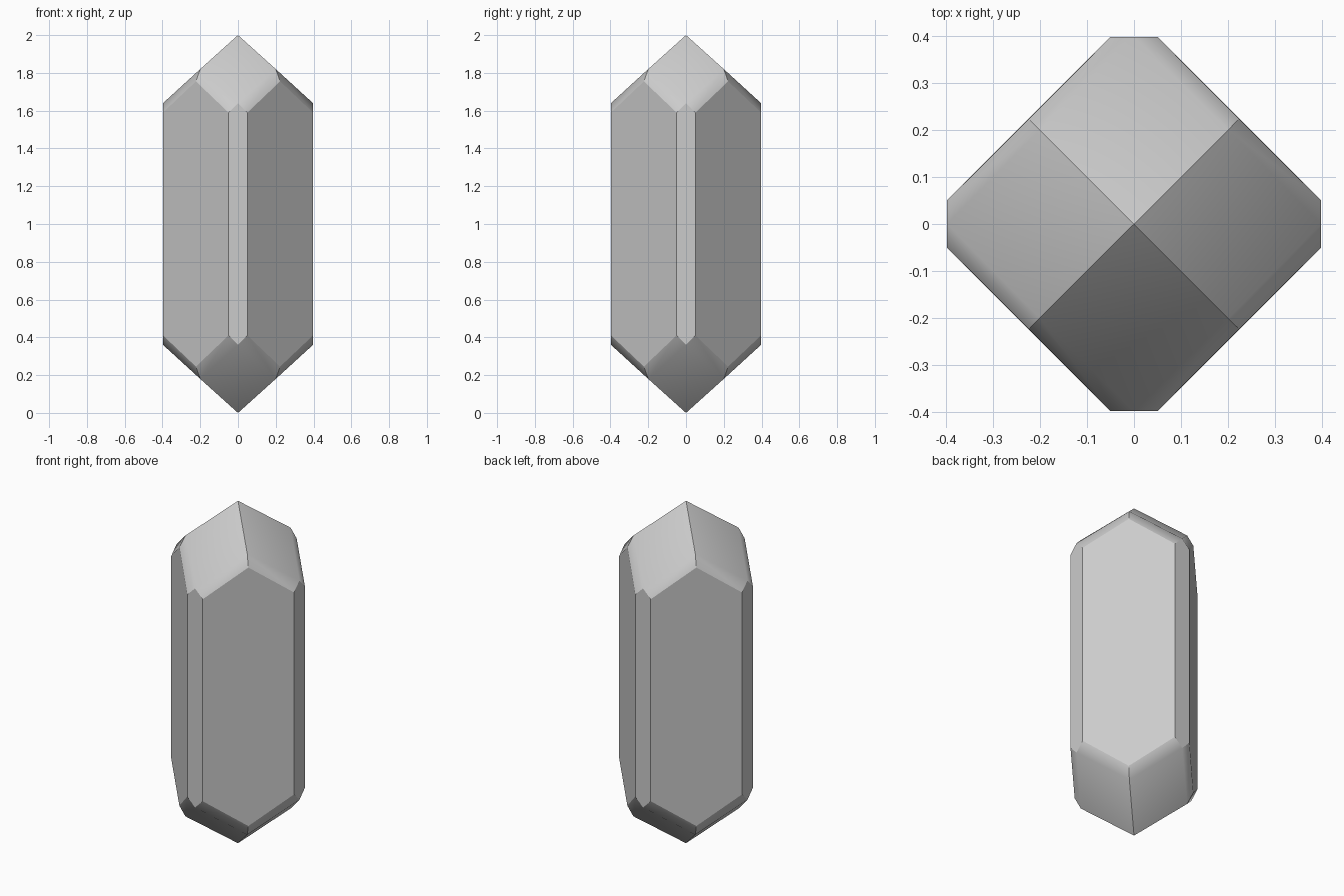
import bpy
import bmesh
from mathutils import Matrix, Vector

cube = bpy.data.objects.get("Cube")
if cube:
    bpy.data.objects.remove(cube, do_unlink=True)

# Crystal material
stone = bpy.data.materials.new("grey_crystal")
stone.use_nodes = True
colour = (0.6, 0.6, 0.6, 1)
stone.diffuse_color = colour
stone.node_tree.nodes["Principled BSDF"].inputs["Base Color"].default_value = colour

# Key points of one quarter of the upper half
tip = Vector((0, 0, 2))
ridge = Vector((0.2, 0.2, 1.82))
point = Vector((0, 0.397, 1.64))
corner = Vector((0.05, 0.397, 1.59))
shoulder = Vector((0.223, 0.223, 1.755))


def flip_x(p):
    return Vector((-p.x, p.y, p.z))


def flip_z(p):
    return Vector((p.x, p.y, 2 - p.z))


def swap(p):
    return Vector((p.y, p.x, p.z))


cap = [tip, ridge, point, flip_x(ridge)]
bevel = [ridge, shoulder, corner, point]
bevel_left = [flip_x(p) for p in bevel]
edge_strip = [point, corner, flip_z(corner), flip_z(point),
              flip_x(flip_z(corner)), flip_x(corner)]
side = [shoulder, swap(corner), flip_z(swap(corner)), flip_z(shoulder),
        flip_z(corner), corner]

bm = bmesh.new()


def add_face(points, turn):
    return bm.faces.new([bm.verts.new(turn @ p) for p in points])


# Repeat the quarter four times around the axis
for i in range(4):
    turn = Matrix.Rotation(i * 1.5707963, 3, "Z")
    for face in (cap, bevel, bevel_left):
        add_face(face, turn)
        add_face([flip_z(p) for p in face], turn)
    add_face(edge_strip, turn)
    add_face(side, turn)

bmesh.ops.remove_doubles(bm, verts=bm.verts, dist=0.0005)
bmesh.ops.recalc_face_normals(bm, faces=bm.faces)


# Only the join between a cap and its bevel is soft
def is_cap(face):
    return abs(face.normal.z) > 0.6


for face in bm.faces:
    face.smooth = True
for edge in bm.edges:
    kinds = [is_cap(f) for f in edge.link_faces]
    edge.smooth = any(kinds) and not all(kinds)

mesh = bpy.data.meshes.new("crystal")
bm.to_mesh(mesh)
bm.free()
mesh.materials.append(stone)
crystal = bpy.data.objects.new("crystal", mesh)
bpy.context.collection.objects.link(crystal)
